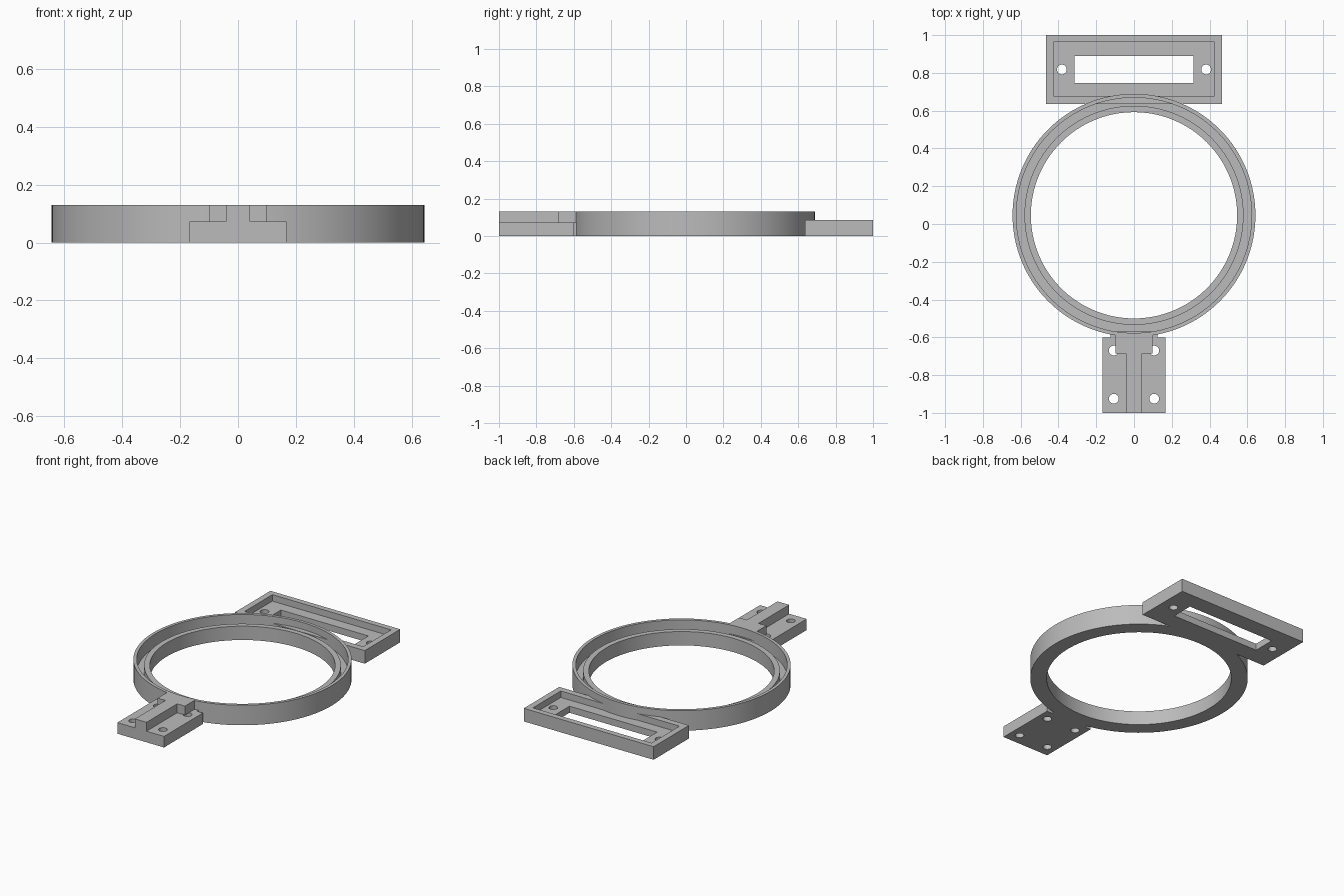
import bpy
import math

if "Cube" in bpy.data.objects:
    bpy.data.objects.remove(bpy.data.objects["Cube"], do_unlink=True)

GREY = (0.5, 0.5, 0.5, 1.0)
grey = bpy.data.materials.new("plain_grey")
grey.use_nodes = True
grey.diffuse_color = GREY
grey.node_tree.nodes["Principled BSDF"].inputs["Base Color"].default_value = GREY

RING_Y = 0.046
HEIGHT = 0.13


def activate(obj):
    bpy.ops.object.select_all(action='DESELECT')
    obj.select_set(True)
    bpy.context.view_layer.objects.active = obj


def box(name, x, y, z):
    """Box symmetric in x, with y and z given as (low, high)."""
    bpy.ops.mesh.primitive_cube_add(size=1, location=(0, sum(y) / 2, sum(z) / 2))
    obj = bpy.context.object
    obj.name = name
    obj.scale = (2 * x, y[1] - y[0], z[1] - z[0])
    bpy.ops.object.transform_apply(location=True, rotation=False, scale=True)
    obj.data.materials.append(grey)
    return obj


def hole(x, y):
    bpy.ops.mesh.primitive_cylinder_add(vertices=32, radius=0.026, depth=1, location=(x, y, 0))
    return bpy.context.object


def cut(obj, cutters):
    for cutter in cutters:
        cutter.hide_render = True
        mod = obj.modifiers.new("cut", 'BOOLEAN')
        mod.operation = 'DIFFERENCE'
        mod.solver = 'EXACT'
        mod.object = cutter
        activate(obj)
        bpy.ops.object.modifier_apply(modifier=mod.name)
        bpy.data.objects.remove(cutter, do_unlink=True)
    obj.data.materials.clear()
    obj.data.materials.append(grey)
    smooth(obj)


def smooth(obj):
    activate(obj)
    bpy.ops.object.shade_smooth_by_angle(angle=math.radians(30))


def lathe(name, profile, steps=128):
    """Closed (radius, height) profile turned about the vertical axis."""
    n = len(profile)
    verts, faces = [], []
    for i in range(steps):
        a = math.tau * i / steps
        verts += [(r * math.cos(a), r * math.sin(a), z) for r, z in profile]
        j = (i + 1) % steps
        for k in range(n):
            m = (k + 1) % n
            faces.append((i * n + k, j * n + k, j * n + m, i * n + m))
    mesh = bpy.data.meshes.new(name)
    mesh.from_pydata(verts, [], faces)
    mesh.materials.append(grey)
    obj = bpy.data.objects.new(name, mesh)
    bpy.context.collection.objects.link(obj)
    smooth(obj)
    return obj


# Ring with a groove between a tall outer wall and a lower inner lip
ring = lathe("grooved_ring", [
    (0.546, 0), (0.643, 0), (0.643, HEIGHT), (0.623, HEIGHT),
    (0.623, 0.043), (0.58, 0.043), (0.58, 0.09), (0.546, 0.09)])
ring.location.y = RING_Y

# Rear tray: shallow recess, long slot and two screw holes
tray = box("rear_tray", 0.467, (0.636, 1.0), (0, 0.085))
cut(tray, [box("recess", 0.427, (0.677, 0.963), (0.043, 0.2)),
           box("slot", 0.315, (0.747, 0.89), (-0.1, 0.2)),
           hole(-0.382, 0.818), hole(0.382, 0.818)])

# Front mounting plate with four screw holes
plate = box("front_plate", 0.168, (-1.0, -0.6), (0, 0.072))
cut(plate, [hole(s * 0.107, y) for s in (-1, 1) for y in (-0.925, -0.67)])

# Neck joining the plate to the ring, and the raised T-shaped rib
box("plate_neck", 0.125, (-0.602, -0.57), (0, 0.072))
box("rib_head", 0.098, (-0.685, -0.58), (0.072, HEIGHT))
box("rib_stem", 0.042, (-1.0, -0.685), (0.072, HEIGHT))
